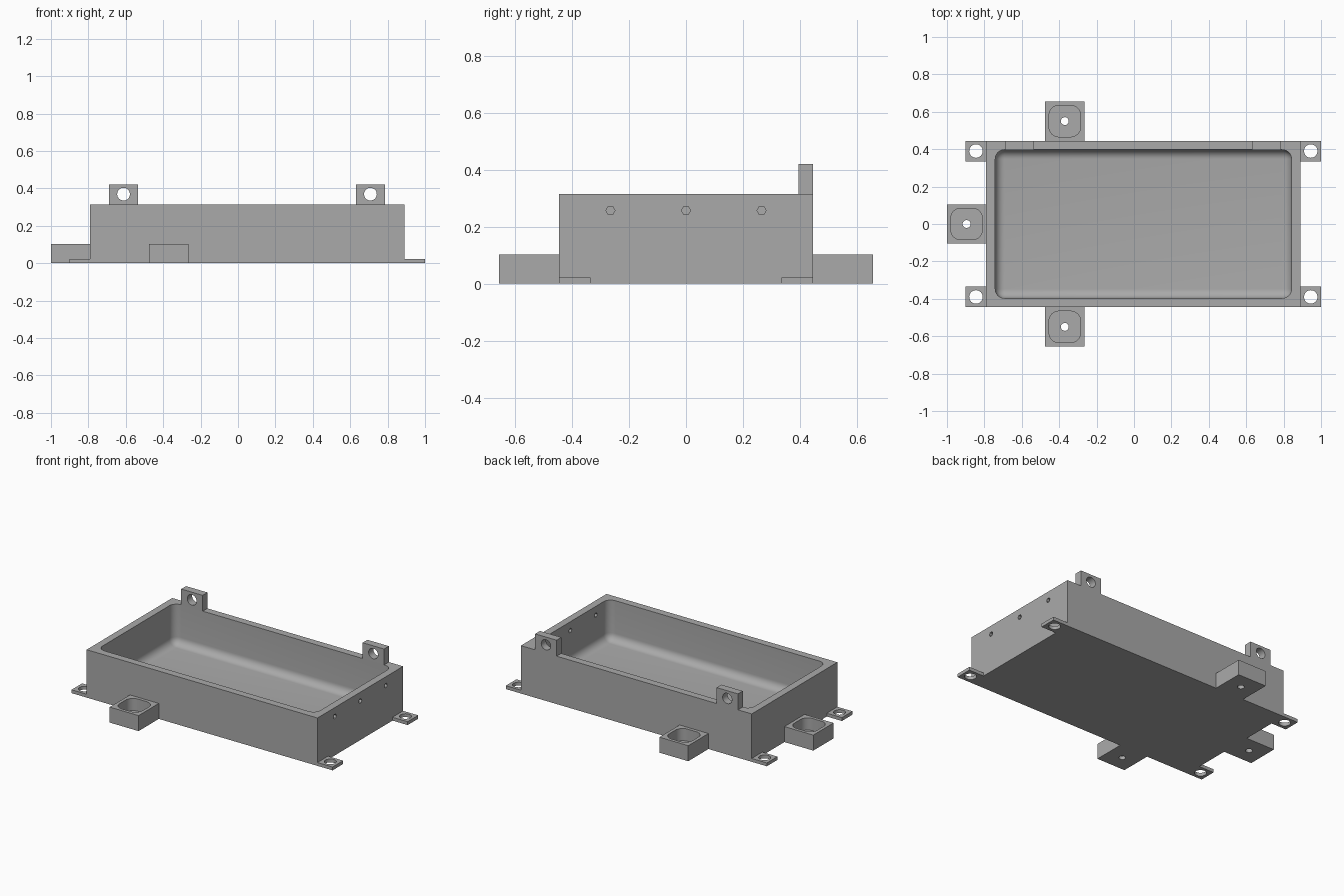
import bpy, bmesh, math
from mathutils import Matrix, Vector

if "Cube" in bpy.data.objects:
    bpy.data.objects.remove(bpy.data.objects["Cube"], do_unlink=True)

grey = bpy.data.materials.new("plain_grey")
grey.use_nodes = True
grey.diffuse_color = (0.4, 0.4, 0.4, 1)
grey.node_tree.nodes["Principled BSDF"].inputs["Base Color"].default_value = (0.4, 0.4, 0.4, 1)


def finish(bm, name):
    bmesh.ops.recalc_face_normals(bm, faces=bm.faces)
    mesh = bpy.data.meshes.new(name)
    bm.to_mesh(mesh)
    bm.free()
    mesh.materials.append(grey)
    obj = bpy.data.objects.new(name, mesh)
    bpy.context.collection.objects.link(obj)
    return obj


def block(name, low, high, radius=0, round_floor=False):
    """Box between two corners, with optional rounded uprights and floor edges."""
    low, high = Vector(low), Vector(high)
    bm = bmesh.new()
    bmesh.ops.create_cube(bm, size=1, matrix=Matrix.Translation((low + high) / 2)
                          @ Matrix.Diagonal((*(high - low), 1)))
    if radius:
        middle = (low.z + high.z) / 2
        edges = [e for e in bm.edges
                 if abs(e.verts[0].co.z - e.verts[1].co.z) > 0.01
                 or (round_floor and e.verts[0].co.z < middle)]
        bmesh.ops.bevel(bm, geom=edges, offset=radius, segments=8,
                        profile=0.5, affect='EDGES')
    return finish(bm, name)


def drill(center, radius, length, axis='Z', sides=32):
    turn = {'X': Matrix.Rotation(math.pi / 2, 4, 'Y'),
            'Y': Matrix.Rotation(math.pi / 2, 4, 'X'),
            'Z': Matrix.Identity(4)}[axis]
    bm = bmesh.new()
    bmesh.ops.create_cone(bm, cap_ends=True, segments=sides, radius1=radius,
                          radius2=radius, depth=length,
                          matrix=Matrix.Translation(center) @ turn)
    return finish(bm, "drill")


def cut(obj, cutters):
    """Subtract the cutters, then discard them."""
    bpy.ops.object.select_all(action='DESELECT')
    obj.select_set(True)
    bpy.context.view_layer.objects.active = obj
    for cutter in cutters:
        cutter.hide_render = True
        mod = obj.modifiers.new("cut", 'BOOLEAN')
        mod.operation, mod.solver, mod.object = 'DIFFERENCE', 'EXACT', cutter
        bpy.ops.object.modifier_apply(modifier=mod.name)
        bpy.data.objects.remove(cutter, do_unlink=True)
    bpy.ops.object.shade_smooth_by_angle(angle=math.radians(30))


LEFT, RIGHT, SIDE, TOP = -0.79, 0.89, 0.445, 0.315

# Open tray with a filleted cavity and three small holes in one end wall
tray = block("tray", (LEFT, -SIDE, 0), (RIGHT, SIDE, TOP))
cavity = block("cavity", (-0.742, -0.397, 0.05), (0.842, 0.397, 0.45), 0.05, True)
cut(tray, [cavity] + [drill((0.87, y, 0.257), 0.016, 0.12, 'X', 6)
                      for y in (-0.265, 0, 0.265)])

# Thin corner feet with screw holes
for end, x in (("left", 0.945), ("right", -0.845)):
    for face, s in (("front", -1), ("back", 1)):
        y = s * 0.39
        foot = block(f"foot_{face}_{end}", (x - 0.055, y - 0.055, 0), (x + 0.055, y + 0.055, 0.022))
        cut(foot, [drill((x, y, 0.01), 0.036, 0.1)])

# Square cups with a rounded pocket and a drain hole
for name, x, y in (("front", -0.37, -0.55), ("back", -0.37, 0.55), ("end", -0.895, 0)):
    cup = block(f"cup_{name}", (x - 0.105, y - 0.105, 0), (x + 0.105, y + 0.105, 0.102))
    pocket = block("pocket", (x - 0.084, y - 0.084, 0.022), (x + 0.084, y + 0.084, 0.2), 0.052)
    cut(cup, [pocket, drill((x, y, 0.01), 0.021, 0.1)])

# Hanging ears on the back wall
for name, x in (("right", -0.612), ("left", 0.708)):
    ear = block(f"ear_{name}", (x - 0.078, 0.395, TOP), (x + 0.078, SIDE, 0.42))
    cut(ear, [drill((x, 0.42, 0.369), 0.034, 0.2, 'Y')])
